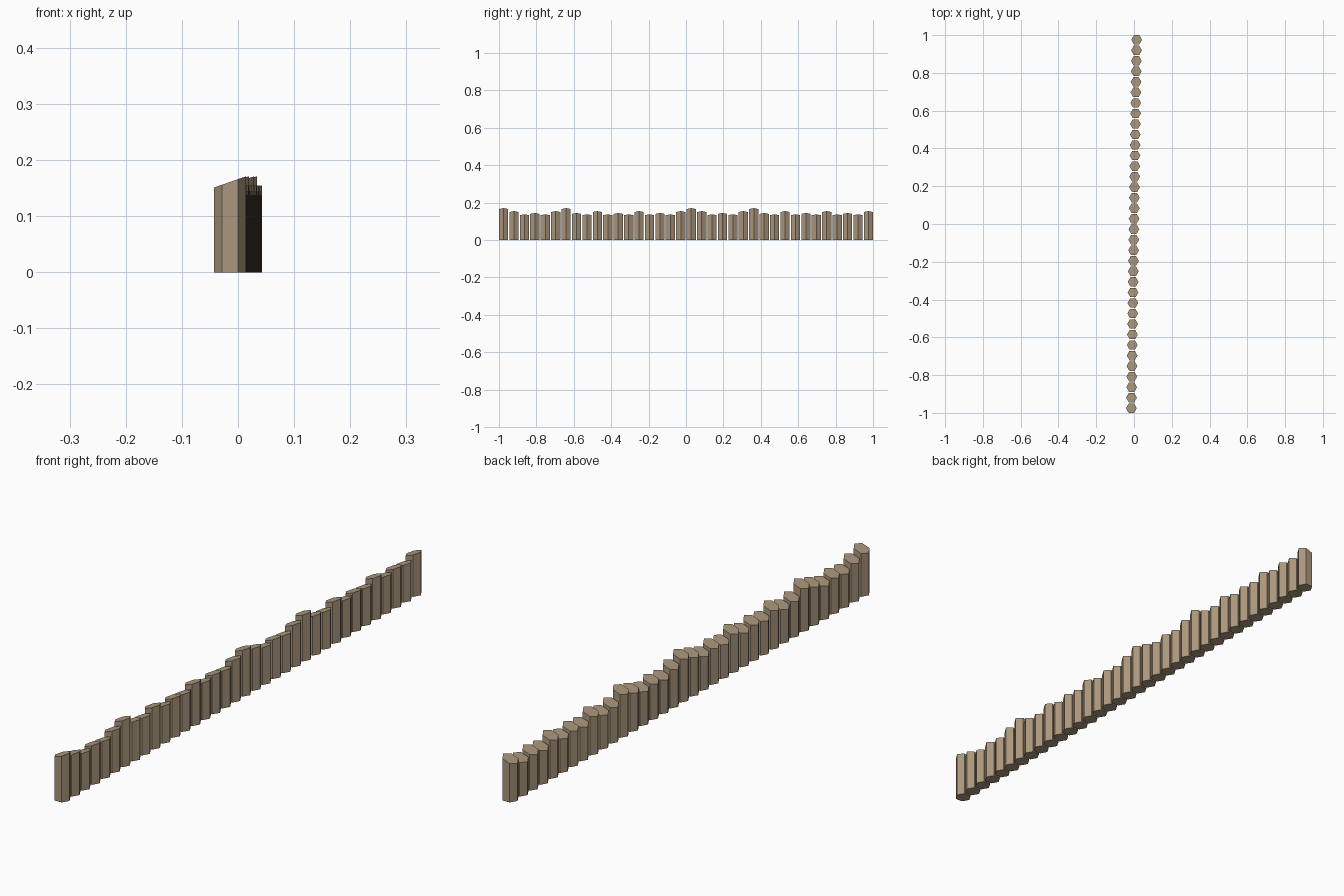
import bpy
import bmesh
import math

cube = bpy.data.objects.get("Cube")
if cube:
    bpy.data.objects.remove(cube, do_unlink=True)

COUNT = 36
RADIUS = 0.0285        # hexagon corner radius, corners point along x
END_Y = 0.9753         # centre of the last post
DRIFT = 0.014          # sideways lean of the row at each end
SLOPE = 0.35           # slanted cut, rising towards +x

# Weathered wood
wood = bpy.data.materials.new("weathered_wood")
wood.use_nodes = True
colour = (0.41, 0.31, 0.205, 1)
wood.diffuse_color = colour
bsdf = wood.node_tree.nodes["Principled BSDF"]
bsdf.inputs["Base Color"].default_value = colour
bsdf.inputs["Roughness"].default_value = 0.9

# Peak heights of the posts: tall, high, medium, low; the pattern repeats
LEVELS = {"T": 0.171, "H": 0.155, "M": 0.145, "L": 0.138}
PATTERN = "THLMLHTMLHLMLHLMLH"


def add_post(index):
    """Hexagonal post with a slanted top."""
    t = 2 * index / (COUNT - 1) - 1
    peak = LEVELS[PATTERN[index % len(PATTERN)]]
    bm = bmesh.new()
    bmesh.ops.create_cone(bm, cap_ends=True, segments=6, radius1=RADIUS,
                          radius2=RADIUS, depth=1)
    # Turn the corners so that two of them lie on the x axis
    corner = max(bm.verts, key=lambda v: v.co.x).co
    turn = -math.atan2(corner.y, corner.x)
    for v in bm.verts:
        x, y = v.co.x, v.co.y
        v.co.x = x * math.cos(turn) - y * math.sin(turn)
        v.co.y = x * math.sin(turn) + y * math.cos(turn)
        v.co.z = peak - SLOPE * (RADIUS - v.co.x) if v.co.z > 0 else 0
    mesh = bpy.data.meshes.new("fence_post")
    bm.to_mesh(mesh)
    bm.free()
    mesh.materials.append(wood)
    post = bpy.data.objects.new(f"fence_post_{index + 1}", mesh)
    post.location = (DRIFT * t, END_Y * t, 0)
    bpy.context.collection.objects.link(post)


# Row of posts from front to back
for i in range(COUNT):
    add_post(i)
